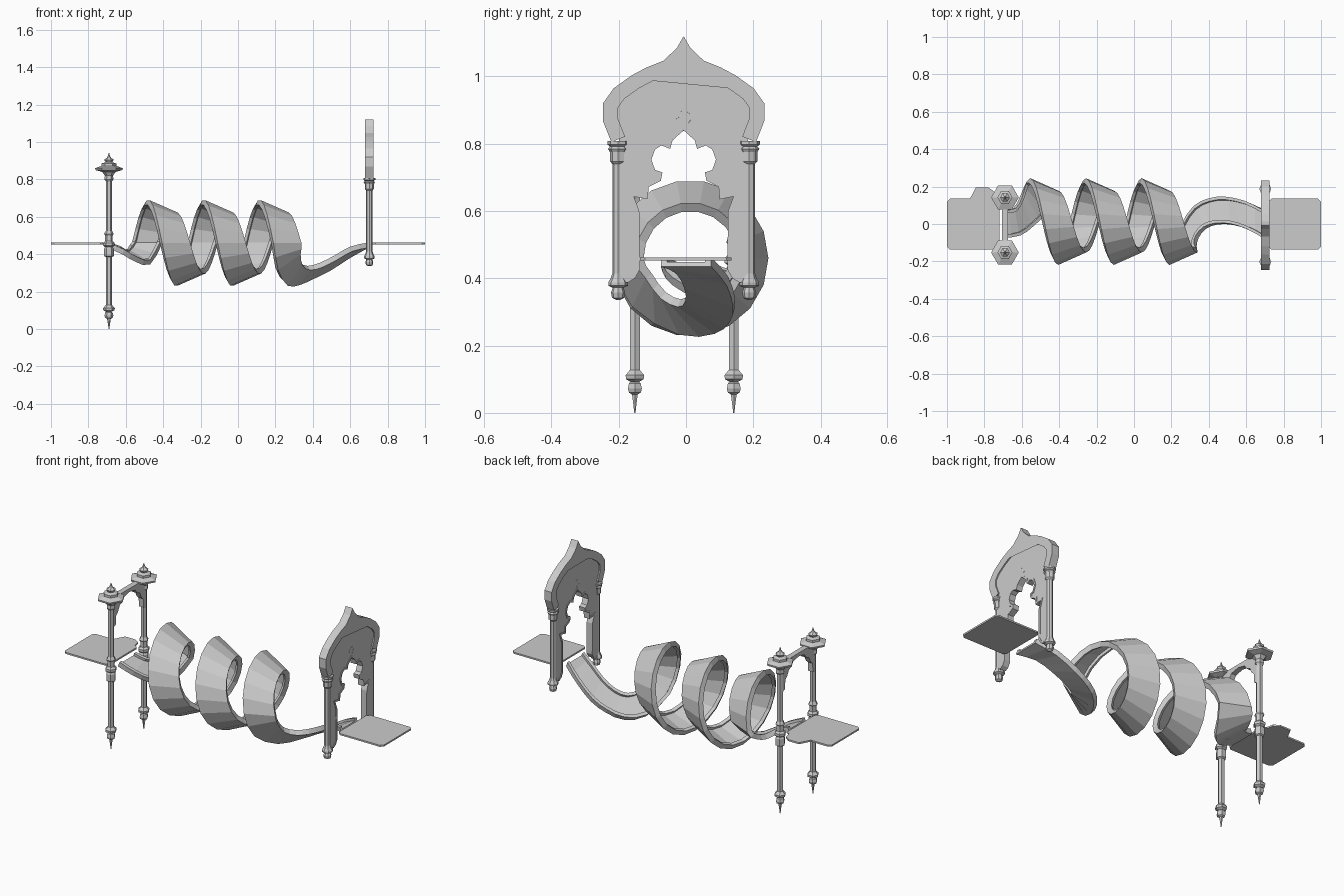
import bpy, bmesh, math
from mathutils import Vector as V

if "Cube" in bpy.data.objects:
    bpy.data.objects.remove(bpy.data.objects["Cube"])

mat = bpy.data.materials.new("stone grey")
mat.diffuse_color = (0.6, 0.6, 0.6, 1)
mat.use_nodes = True
mat.node_tree.nodes["Principled BSDF"].inputs["Base Color"].default_value = mat.diffuse_color


def make(name, verts, faces):
    me = bpy.data.meshes.new(name)
    me.from_pydata([tuple(v) for v in verts], [], faces)
    bm = bmesh.new()
    bm.from_mesh(me)
    bmesh.ops.recalc_face_normals(bm, faces=bm.faces)
    bm.to_mesh(me)
    bm.free()
    me.materials.append(mat)
    ob = bpy.data.objects.new(name, me)
    bpy.context.collection.objects.link(ob)
    return ob


def prism(name, pts, axis, lo, hi):
    """Extrude a flat outline along x (pts are y,z) or z (pts are x,y)."""
    place = (lambda p, h: (h, p[0], p[1])) if axis == 'x' else (lambda p, h: (p[0], p[1], h))
    n = len(pts)
    verts = [place(p, lo) for p in pts] + [place(p, hi) for p in pts]
    faces = [list(range(n)), list(range(n, 2 * n))]
    faces += [[i, (i + 1) % n, (i + 1) % n + n, i + n] for i in range(n)]
    return make(name, verts, faces)


def lathe(name, profile, x, y, n):
    verts, faces = [], []
    for r, z in profile:
        verts += [(x + r * math.cos(2 * math.pi * k / n), y + r * math.sin(2 * math.pi * k / n), z)
                  for k in range(n)]
    for i in range(len(profile) - 1):
        for k in range(n):
            a, b = i * n + k, i * n + (k + 1) % n
            faces.append([a, b, b + n, a + n])
    faces += [list(range(n)), list(range(len(verts) - n, len(verts)))]
    return make(name, verts, faces)


def mirror(half, cy):
    """Half outline from apex downwards -> full open outline, left to right."""
    left = [(cy - y, z) for y, z in reversed(half) if y > 0]
    return left + [(cy + y, z) for y, z in half]


def offset(pts, d):
    """Mitred offset of an open 2D line."""
    out = []
    for i, p in enumerate(pts):
        p = V(p)
        a = (p - V(pts[i - 1])).normalized() if i else None
        b = (V(pts[i + 1]) - p).normalized() if i < len(pts) - 1 else a
        a = a or b
        na, nb = V((a.y, -a.x)), V((b.y, -b.x))
        m = na + nb
        m = m.normalized() if m.length > 0.01 else na
        out.append(tuple(p + m * d / max(0.6, m.dot(na))))
    return out


# ---- spiral ramp: two edge lines, lofted with a channel section ----
def helix(th):
    def pt(r, dx):
        return V((-0.48 + dx + 0.2975 * th / (2 * math.pi),
                  0.013 - r * math.sin(th), 0.46 + r * math.cos(th)))
    return pt(0.232, 0), pt(0.165, 0.15)


def spline(keys, steps):
    out = []
    for i in range(1, len(keys) - 2):
        a, b, c, d = keys[i - 1:i + 3]
        for s in range(steps):
            t = s / steps
            out.append(0.5 * (2 * b + (c - a) * t + (2 * a - 5 * b + 4 * c - d) * t * t
                              + (3 * b - a - 3 * c + d) * t ** 3))
    return out


N = 45
hel = [helix(-math.pi / 2 + 5 * math.pi * i / N) for i in range(N + 1)]
start = [[(-.70, .075, .435), (-.645, .085, .42), (-.61, .145, .40), (-.585, .205, .415)],
         [(-.70, -.075, .435), (-.62, -.06, .40), (-.55, -.01, .36), (-.47, .07, .345)]]
end = [[(.215, -.16, .315), (.265, -.02, .232), (.33, .085, .235), (.41, .13, .27),
        (.50, .14, .315), (.60, .12, .38), (.70, .075, .435)],
       [(.335, -.12, .40), (.345, -.075, .34), (.385, -.025, .315), (.45, -.002, .33),
        (.53, -.005, .37), (.61, -.03, .415), (.70, -.075, .435)]]
edges = []
for s in (0, 1):
    a, b = [V(p) for p in start[s]], [V(p) for p in end[s]]
    h = [p[s] for p in hel]
    first = spline([2 * a[0] - a[1]] + a + [h[0], h[2]], 2)
    last = spline([h[-3], h[-1]] + b + [2 * b[-1] - b[-2]], 2)
    edges.append(first + h[:-1] + last + [b[-1]])
L, R = edges
verts, faces = [], []
cnt = len(L)
for i in range(cnt):
    j, k = max(0, i - 1), min(cnt - 1, i + 1)
    u = R[i] - L[i]
    w = u.length
    u.normalize()
    n = u.cross(L[k] + R[k] - L[j] - R[j]).normalized()
    for a, h in ((0, 0), (0, .028), (.018, .028), (.018, .014),
                 (w - .018, .014), (w - .018, .028), (w, .028), (w, 0)):
        verts.append(L[i] + u * a + n * h)
for i in range(cnt - 1):
    for k in range(8):
        a, b = i * 8 + k, i * 8 + (k + 1) % 8
        faces.append([a, b, b + 8, a + 8])
faces += [list(range(8)), list(range(len(verts) - 8, len(verts)))]
make("spiral_ramp", verts, faces)

# ---- landing plates with clipped corners ----
for name, x0, x1 in (("left_plate", -1, -.72), ("right_plate", .72, 1)):
    c = .015
    prism(name, [(x0 + c, -.137), (x1 - c, -.137), (x1, -.137 + c), (x1, .135 - c), (x1 - c, .135),
                 (x0 + c, .135), (x0, .135 - c), (x0, -.137 + c)], 'z', .453, .462)
prism("left_plate_tab", [(-.88, .13), (-.74, .13), (-.75, .175), (-.78, .196), (-.845, .196)],
      'z', .453, .462)

# ---- tall left posts ----
post = [(.002, 0), (.006, .03), (.010, .055), (.020, .06), (.024, .072), (.020, .088), (.014, .092),
        (.030, .100), (.032, .112), (.024, .120), (.017, .128), (.017, .385), (.026, .39),
        (.026, .43), (.020, .438), (.031, .446), (.031, .46), (.020, .47), (.020, .50),
        (.026, .508), (.017, .525), (.017, .79), (.024, .80), (.022, .82), (.036, .84),
        (.072, .85), (.074, .86), (.040, .872), (.040, .885), (.018, .892), (.026, .905),
        (.012, .915), (.006, .925), (.002, .94)]
for name, y in (("front_post", -.152), ("back_post", .142)):
    lathe(name, post, -.69, y, 6)

# ---- scalloped arch between the left posts ----
under = mirror([(0, .838), (.05, .828), (.065, .805), (.09, .795), (.105, .765),
                (.122, .75), (.125, .70), (.147, .69)], -.005)
prism("post_arch", under + [(.142, .857), (-.152, .857)], 'x', -.705, -.675)

# ---- onion-shaped gate on the right ----
cy = -.007
outer = mirror([(0, 1.12), (.02, 1.085), (.06, 1.047), (.11, 1.027), (.155, 1.003), (.208, .965),
                (.24, .92), (.24, .868), (.215, .805)], cy)
inner = offset(outer, .044)
opening = mirror([(0, .84), (.033, .81), (.040, .785), (.066, .795), (.085, .783), (.096, .753),
                  (.085, .722), (.063, .715), (.068, .690), (.104, .672), (.107, .635), (.148, .643),
                  (.132, .60), (.130, .426), (.145, .40), (.165, .388)], cy)
prism("gate_rim", outer + inner[::-1], 'x', .68, .724)
# recessed panel with the cusped opening
shell = [(cy - .19, .388), (cy - .19, .80)] + offset(outer, .038)[1:-1] + [(cy + .19, .80), (cy + .19, .388)]
prism("gate_panel", shell + opening[::-1], 'x', .687, .717)
# raised trim around the opening
prism("opening_trim", opening + offset(opening, -.010)[::-1], 'x', .684, .720)

# ring ornament above the opening
bpy.ops.mesh.primitive_torus_add(major_radius=.018, minor_radius=.006, major_segments=16,
                                 minor_segments=6, location=(.702, cy, .877),
                                 rotation=(0, math.pi / 2, 0))
ring = bpy.context.object
ring.name = "gate_ring"
ring.scale.z = 3
ring.data.materials.append(mat)

# gate columns
col = [(.006, .336), (.018, .342), (.021, .358), (.016, .372), (.029, .378), (.029, .388), (.022, .40),
       (.017, .415), (.017, .74), (.024, .748), (.024, .775), (.030, .785), (.024, .792), (.032, .798),
       (.032, .808)]
for name, s in (("front_gate_column", -1), ("back_gate_column", 1)):
    lathe(name, col, .702, cy + s * .195, 8)
